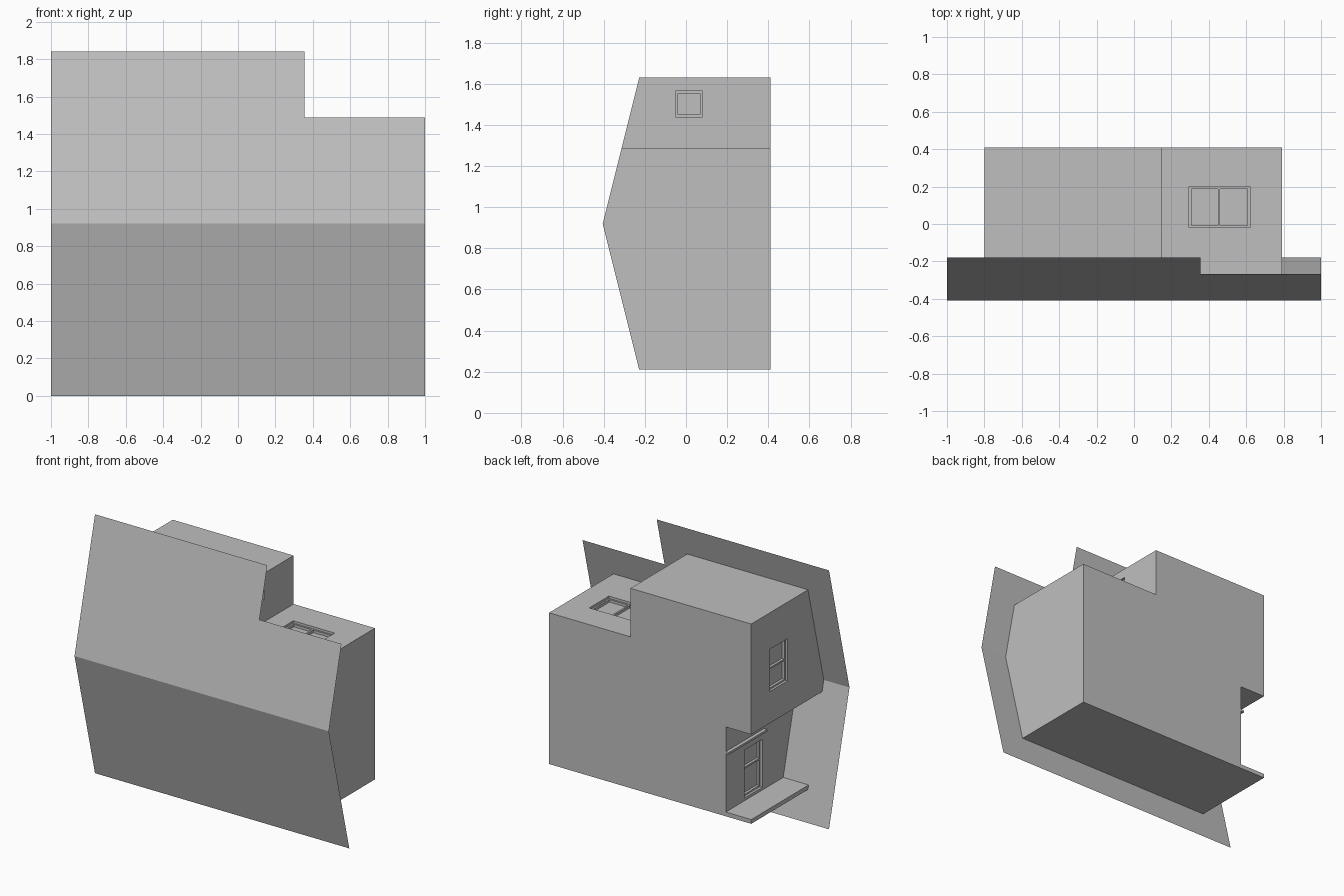
import bpy
import bmesh

if "Cube" in bpy.data.objects:
    bpy.data.objects.remove(bpy.data.objects["Cube"], do_unlink=True)

grey = bpy.data.materials.new("plain grey")
grey.use_nodes = True
COLOUR = (0.52, 0.52, 0.52, 1)
grey.diffuse_color = COLOUR
grey.node_tree.nodes["Principled BSDF"].inputs["Base Color"].default_value = COLOUR


def finish(name, bm):
    bmesh.ops.recalc_face_normals(bm, faces=bm.faces)
    mesh = bpy.data.meshes.new(name)
    bm.to_mesh(mesh)
    bm.free()
    mesh.materials.append(grey)
    ob = bpy.data.objects.new(name, mesh)
    bpy.context.collection.objects.link(ob)
    return ob


def box(name, lo, hi):
    bm = bmesh.new()
    bmesh.ops.create_cube(bm, size=1)
    for v in bm.verts:
        v.co = [(a + b) / 2 + c * (b - a) for a, b, c in zip(lo, hi, v.co)]
    return finish(name, bm)


def cut(target, lo, hi):
    cutter = box("cutter", lo, hi)
    cutter.hide_render = True
    cutter.hide_viewport = True
    mod = target.modifiers.new("cut", "BOOLEAN")
    mod.operation = "DIFFERENCE"
    mod.solver = "EXACT"
    mod.object = cutter


BOTTOM, TOP, RIDGE, BACK = 0.21, 1.63, 0.92, 0.41


def roof_y(z):
    return -0.408 + 0.25 * abs(z - RIDGE)


# House body: five-sided profile extruded along x, just behind the roof sheets
bm = bmesh.new()
outline = [(BACK, BOTTOM), (BACK, TOP)]
outline += [(roof_y(z) + 0.003, z) for z in (TOP, RIDGE, BOTTOM)]
face = bm.faces.new([bm.verts.new((-0.8, y, z)) for y, z in outline])
side = bmesh.ops.extrude_face_region(bm, geom=[face])
bmesh.ops.translate(bm, vec=(1.59, 0, 0),
                    verts=[g for g in side["geom"] if isinstance(g, bmesh.types.BMVert)])
body = finish("house_body", bm)

# Lower wing and recessed porch
cut(body, (0.15, -1, 1.285), (1, 1, 2))
cut(body, (-1, -1, 0.24), (-0.6, 1, 0.845))

# Roof: folded sheet, with the upper slope shorter over the lower wing
bm = bmesh.new()
for x0, x1, z0, z1 in ((-1, 1, 0, RIDGE), (-1, 0.355, RIDGE, 1.84),
                       (0.355, 1, RIDGE, 1.487)):
    corners = ((x0, z0), (x1, z0), (x1, z1), (x0, z1))
    bm.faces.new([bm.verts.new((x, roof_y(z), z)) for x, z in corners])
bmesh.ops.remove_doubles(bm, verts=bm.verts, dist=0.0001)
finish("roof", bm)


def window(name, axis, outward, level, lo, hi, split=None, depth=0.035):
    """Recessed window; lo and hi span the two axes across the wall."""
    across = [i for i in range(3) if i != axis]

    def solid(a, b, near, far):
        p, q = [0] * 3, [0] * 3
        p[axis], q[axis] = sorted((level + outward * near, level + outward * far))
        for k, i in enumerate(across):
            p[i], q[i] = a[k], b[k]
        return p, q

    cut(body, *solid(lo, hi, -depth, 0.02))
    w = 0.012
    bars = [(lo, (lo[0] + w, hi[1])), ((hi[0] - w, lo[1]), hi),
            (lo, (hi[0], lo[1] + w)), ((lo[0], hi[1] - w), hi)]
    if split is not None:
        k, at = split
        a, b = list(lo), list(hi)
        a[k], b[k] = at - w / 2, at + w / 2
        bars.append((a, b))
    for a, b in bars:
        box(name + "_frame", *solid(a, b, -depth, -depth + 0.018))


window("skylight", 2, 1, 1.285, (0.295, -0.02), (0.62, 0.2), (0, 0.455))
window("upper_window", 0, -1, -0.8, (0, 1.07), (0.2, 1.37), (1, 1.22))
window("porch_window", 0, -1, -0.6, (0, 0.26), (0.2, 0.6), (1, 0.46))
window("small_window", 0, 1, 0.15, (-0.05, 1.44), (0.08, 1.565))

# Thin ledge above the porch window
box("porch_ledge", (-0.625, -0.02, 0.655), (-0.6, BACK, 0.67))
